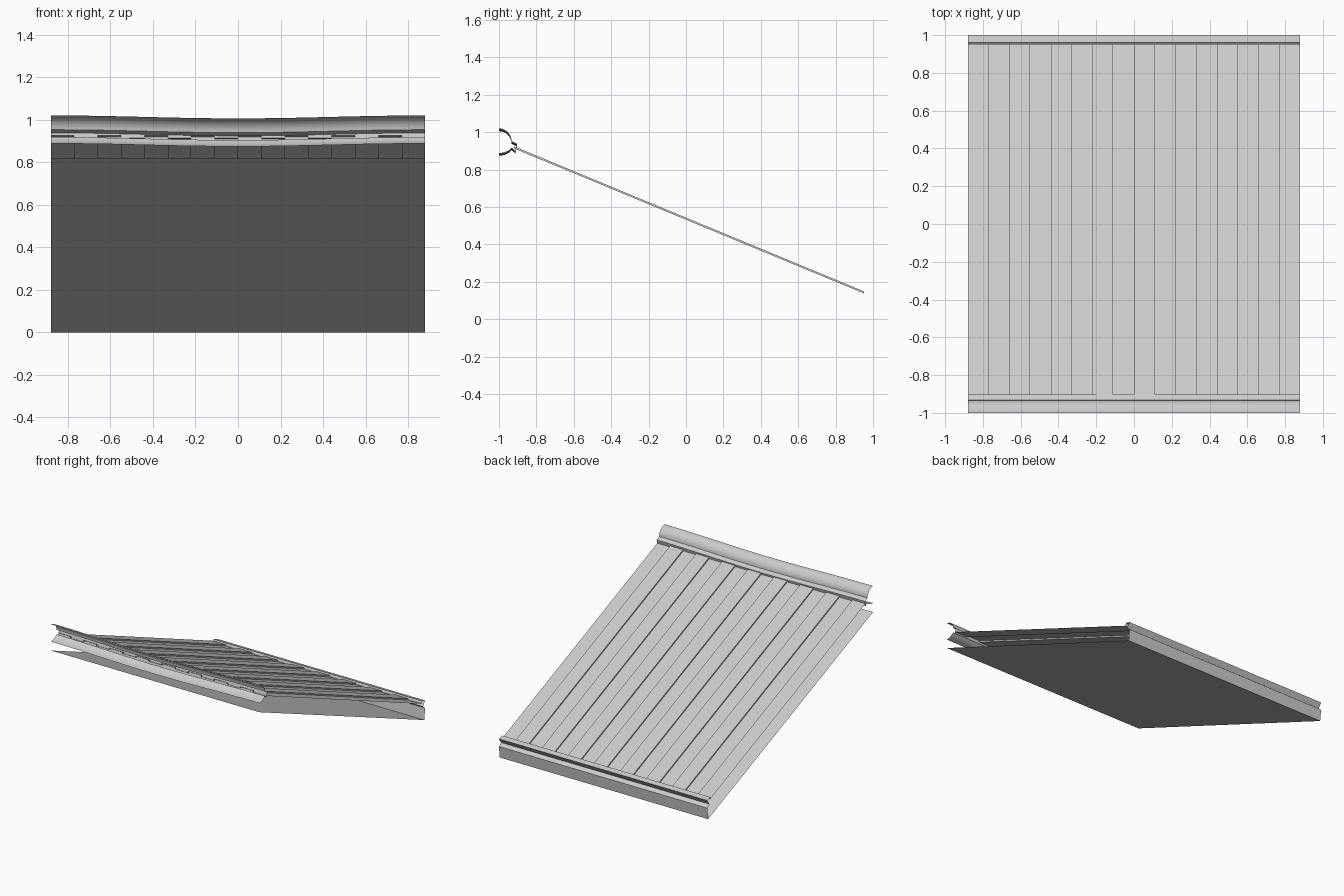
import bpy, bmesh, math

if "Cube" in bpy.data.objects:
    bpy.data.objects.remove(bpy.data.objects["Cube"])

HALF = 0.88          # half width of the roof section
STRIPS = 16          # alternating low / raised panel strips
RISE = 0.011         # height of the raised strips


def make_object(name, bm, smooth=None):
    mesh = bpy.data.meshes.new(name)
    bm.to_mesh(mesh)
    bm.free()
    ob = bpy.data.objects.new(name, mesh)
    bpy.context.collection.objects.link(ob)
    if smooth:
        bpy.ops.object.select_all(action='DESELECT')
        ob.select_set(True)
        bpy.context.view_layer.objects.active = ob
        bpy.ops.object.shade_smooth_by_angle(angle=math.radians(smooth))
    return ob


def sweep_x(name, profile, segments=1, sag=0.0, smooth=None):
    """Sweep an open (y, z) profile along x, dipping by sag in the middle."""
    bm = bmesh.new()
    rows = []
    for i in range(segments + 1):
        x = -HALF + 2 * HALF * i / segments
        dip = sag * (0.5 + 0.5 * math.cos(math.pi * x / HALF))
        rows.append([bm.verts.new((x, y, z - dip)) for y, z in profile])
    for a, b in zip(rows, rows[1:]):
        for j in range(len(profile) - 1):
            bm.faces.new((a[j], a[j + 1], b[j + 1], b[j]))
    return make_object(name, bm, smooth)


def slope_z(y):
    return 0.538 - 0.4144 * y


# Ribbed roof panel: stepped section across x, extruded down the slope
section = []
for k in range(STRIPS):
    h = RISE if k % 2 == 0 else 0.0
    for e in (k, k + 1):
        section.append((-HALF + 2 * HALF * e / STRIPS, h))
bm = bmesh.new()
ends = [[bm.verts.new((x, y, slope_z(y) + h - RISE / 2)) for x, h in section]
        for y in (-0.92, 0.953)]
for j in range(len(section) - 1):
    bm.faces.new((ends[0][j], ends[0][j + 1], ends[1][j + 1], ends[1][j]))
make_object("ribbed_roof_panel", bm)

# Flat underside sheet (facing down)
sweep_x("underside_sheet", [(0.99, 0.0), (-1.0, 0.82)])

# Ridge cap: quarter-round top, small flange, curved lower lip, sagging mid-span
arc = [(-1.0 + 0.067 * math.sin(a), 0.953 + 0.067 * math.cos(a))
       for a in [math.pi / 2 * i / 8 for i in range(9)]]
lip = [(-0.903, 0.938), (-0.913, 0.9), (-0.932, 0.918),
       (-0.95, 0.902), (-0.973, 0.892), (-1.0, 0.888)]
sweep_x("ridge_cap", list(reversed(lip)) [::-1] and (arc + lip),
        segments=16, sag=0.014, smooth=35)

# Eave trim: folded fascia closing the low end
sweep_x("eave_trim", [(0.955, 0.138), (0.962, 0.157), (1.0, 0.146),
                      (0.974, 0.108), (1.0, 0.088), (0.99, 0.0)])

# Keep every sheet facing outward
for name, down in (("ribbed_roof_panel", False), ("underside_sheet", True),
                   ("ridge_cap", False), ("eave_trim", False)):
    mesh = bpy.data.objects[name].data
    total = sum(p.normal.z * p.area for p in mesh.polygons)
    if (total < 0) != down:
        mesh.flip_normals()
